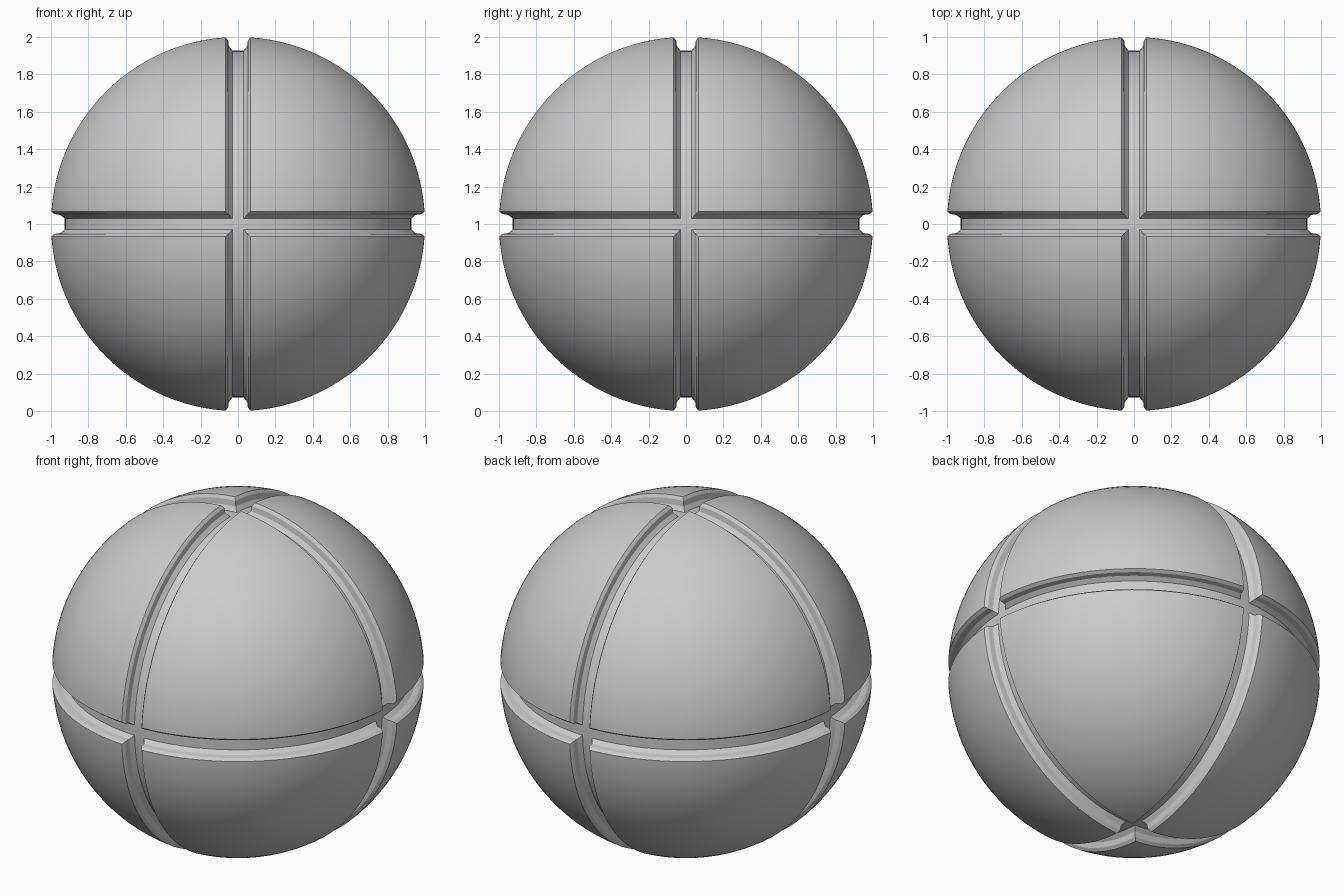
import bpy, bmesh
from math import sin, cos, pi, radians, sqrt
from mathutils import Matrix, Vector

if "Cube" in bpy.data.objects:
    bpy.data.objects.remove(bpy.data.objects["Cube"])

CENTRE = Vector((0, 0, 1))
LIP = 0.066
# half of the groove section: (offset from groove plane, radius)
HALF = [(0.081, 1.02), (LIP, 1.0), (0.053, 0.983), (0.049, 0.952), (0.03, 0.928)]
SECTION = [(-0.081, 1.1)] + [(-a, r) for a, r in HALF] + \
          [(a, r) for a, r in reversed(HALF)] + [(0.081, 1.1)]


def link(name, bm):
    me = bpy.data.meshes.new(name)
    bmesh.ops.recalc_face_normals(bm, faces=bm.faces)
    bm.to_mesh(me)
    bm.free()
    ob = bpy.data.objects.new(name, me)
    bpy.context.collection.objects.link(ob)
    return ob


def groove_cutter(name, rot, seg=128):
    bm = bmesh.new()
    rings = []
    for i in range(seg):
        t = 2 * pi * (i + 0.5) / seg
        rings.append([bm.verts.new((r * cos(t), r * sin(t), a)) for a, r in SECTION])
    n = len(SECTION)
    for i in range(seg):
        p, q = rings[i], rings[(i + 1) % seg]
        for j in range(n):
            k = (j + 1) % n
            bm.faces.new((p[j], q[j], q[k], p[k]))
    bm.transform(Matrix.Translation(CENTRE) @ rot)
    ob = link(name, bm)
    ob.hide_render = True
    ob.hide_viewport = False
    return ob


# ball
bm = bmesh.new()
bmesh.ops.create_uvsphere(bm, u_segments=128, v_segments=64, radius=sqrt(1 + LIP ** 2),
                          matrix=Matrix.Translation(CENTRE))
ball = link("grooved_ball", bm)

# three perpendicular grooves
cutters = [groove_cutter("groove_cutter_z", Matrix.Identity(4)),
           groove_cutter("groove_cutter_x", Matrix.Rotation(radians(90), 4, 'Y')),
           groove_cutter("groove_cutter_y", Matrix.Rotation(radians(90), 4, 'X'))]
for c in cutters:
    m = ball.modifiers.new(c.name, 'BOOLEAN')
    m.operation = 'DIFFERENCE'
    m.solver = 'EXACT'
    m.object = c

# bake the cuts, then remove the cutters
dg = bpy.context.evaluated_depsgraph_get()
baked = bpy.data.meshes.new_from_object(ball.evaluated_get(dg))
ball.modifiers.clear()
ball.data = baked
for c in cutters:
    bpy.data.objects.remove(c)

# smooth panels with crisp groove edges
bpy.ops.object.select_all(action='DESELECT')
ball.select_set(True)
bpy.context.view_layer.objects.active = ball
bpy.ops.object.shade_smooth_by_angle(angle=radians(20))
